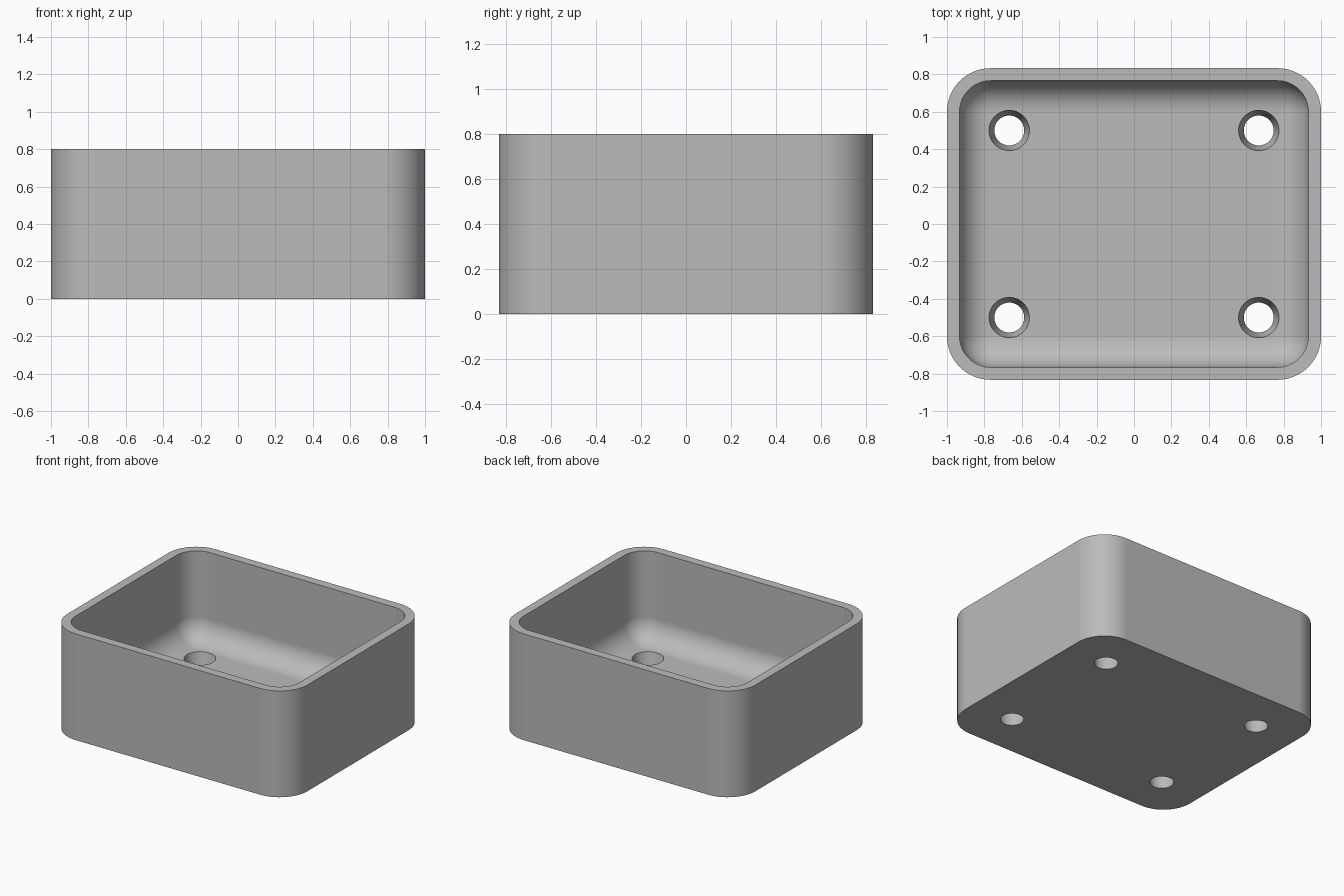
import bpy, bmesh, math

if "Cube" in bpy.data.objects:
    bpy.data.objects.remove(bpy.data.objects["Cube"])

HALF_X, HALF_Y, HEIGHT = 1.0, 0.833, 0.8
WALL, FLOOR = 0.067, 0.133
OUTER_R, INNER_R = 0.233, 0.167
STEPS = 16

grey = bpy.data.materials.new("plain grey")
grey.use_nodes = True
colour = (0.5, 0.5, 0.5, 1)
grey.diffuse_color = colour
grey.node_tree.nodes["Principled BSDF"].inputs["Base Color"].default_value = colour


def rounded_ring(bm, inset, radius, z):
    """Loop of vertices around a rounded rectangle."""
    ring = []
    corners = [(1, 1), (-1, 1), (-1, -1), (1, -1)]
    for quarter, (sx, sy) in enumerate(corners):
        cx = sx * (HALF_X - inset - radius)
        cy = sy * (HALF_Y - inset - radius)
        for i in range(STEPS + 1):
            a = math.pi / 2 * (quarter + i / STEPS)
            ring.append(bm.verts.new((cx + radius * math.cos(a),
                                      cy + radius * math.sin(a), z)))
    return ring


# Tray shell: outer wall, rim, inner wall, then the rounded cove to the floor
bm = bmesh.new()
rings = [rounded_ring(bm, 0, OUTER_R, 0),
         rounded_ring(bm, 0, OUTER_R, HEIGHT),
         rounded_ring(bm, WALL, INNER_R, HEIGHT)]
for i in range(STEPS + 1):
    a = math.pi / 2 * i / STEPS
    shrink = INNER_R * (1 - math.cos(a))
    rings.append(rounded_ring(bm, WALL + shrink, INNER_R - shrink,
                              FLOOR + INNER_R * (1 - math.sin(a))))
for low, high in zip(rings, rings[1:]):
    for i in range(len(low)):
        j = (i + 1) % len(low)
        bm.faces.new((low[i], low[j], high[j], high[i]))
bm.faces.new(reversed(rings[0]))
bm.faces.new(rings[-1])
bmesh.ops.remove_doubles(bm, verts=bm.verts, dist=1e-5)
bmesh.ops.recalc_face_normals(bm, faces=bm.faces)
mesh = bpy.data.meshes.new("tray")
bm.to_mesh(mesh)
bm.free()
mesh.materials.append(grey)
tray = bpy.data.objects.new("tray", mesh)
bpy.context.collection.objects.link(tray)

# Tapered drain holes, wider at the floor than underneath
TOP_R, BOTTOM_R, EXTRA = 0.108, 0.08, 0.02
flare = (TOP_R - BOTTOM_R) / FLOOR * EXTRA
bm = bmesh.new()
for sx in (-1, 1):
    for sy in (-1, 1):
        made = bmesh.ops.create_cone(bm, cap_ends=True, segments=48,
                                     radius1=BOTTOM_R - flare, radius2=TOP_R + flare,
                                     depth=FLOOR + 2 * EXTRA)
        bmesh.ops.translate(bm, verts=made["verts"],
                            vec=(sx * 0.667, sy * 0.5, FLOOR / 2))
mesh = bpy.data.meshes.new("hole_cutter")
bm.to_mesh(mesh)
bm.free()
mesh.materials.append(grey)
cutter = bpy.data.objects.new("hole_cutter", mesh)
cutter.hide_render = True
bpy.context.collection.objects.link(cutter)

cut = tray.modifiers.new("drain holes", "BOOLEAN")
cut.operation = "DIFFERENCE"
cut.solver = "EXACT"
cut.object = cutter
bpy.ops.object.select_all(action="DESELECT")
tray.select_set(True)
bpy.context.view_layer.objects.active = tray
bpy.ops.object.modifier_apply(modifier=cut.name)
bpy.data.objects.remove(cutter)

# Smooth rounds, crisp rim and flat floor
bpy.ops.object.shade_smooth_by_angle(angle=math.radians(30))
weighted = tray.modifiers.new("flat floor shading", "WEIGHTED_NORMAL")
weighted.keep_sharp = True
